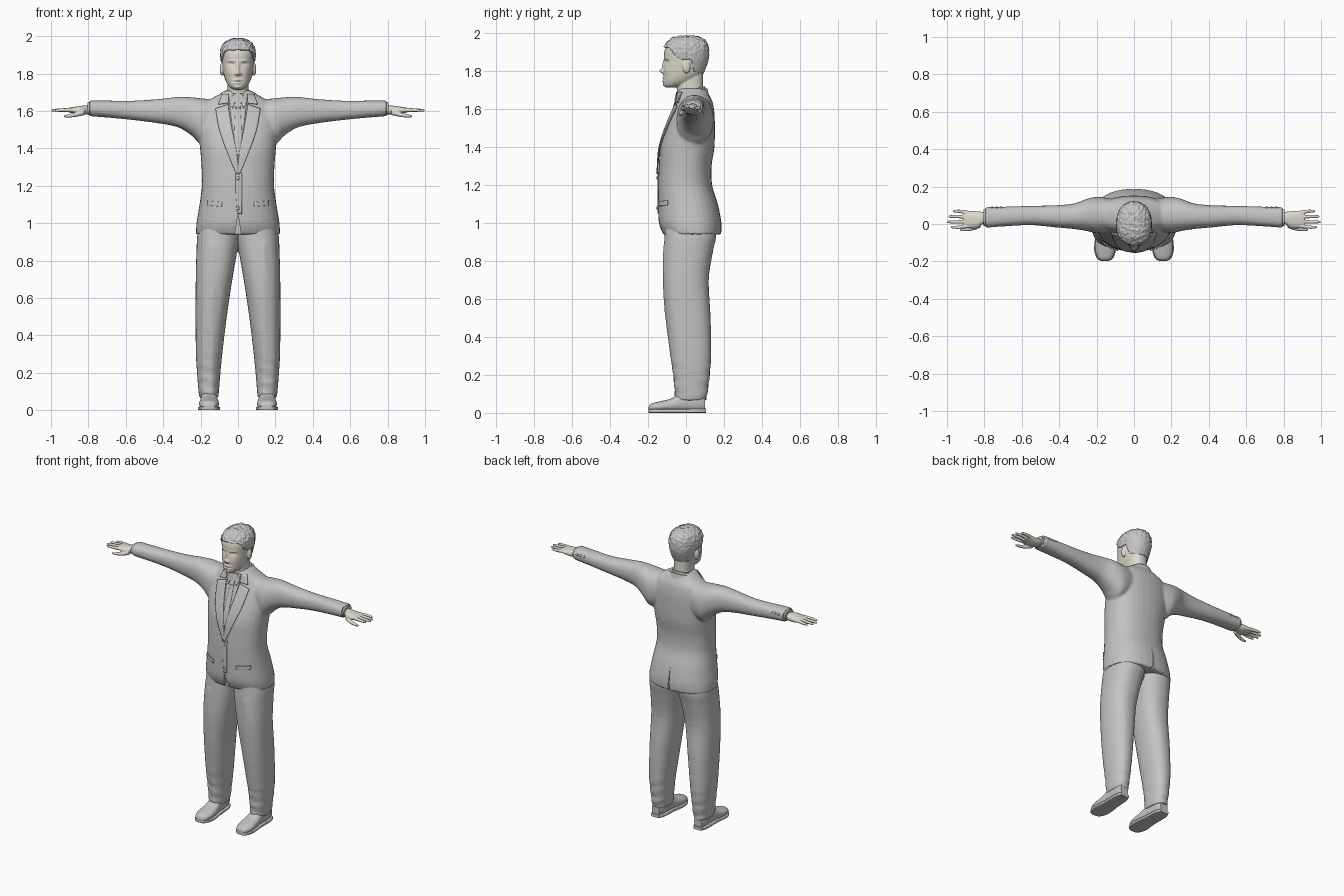
import bpy, bmesh, math
from mathutils import Vector, Matrix, noise
from mathutils.bvhtree import BVHTree

if "Cube" in bpy.data.objects:
    bpy.data.objects.remove(bpy.data.objects["Cube"])


def material(name, color):
    m = bpy.data.materials.new(name)
    m.use_nodes = True
    m.diffuse_color = (*color, 1)
    m.node_tree.nodes["Principled BSDF"].inputs["Base Color"].default_value = (*color, 1)
    return m


GREY = material("cloth grey", (0.55, 0.55, 0.55))
SKIN = material("pale skin", (0.72, 0.69, 0.61))


def spline(pts, steps):
    """Smooth rows of numbers with a Catmull-Rom curve."""
    out = []
    for i in range(len(pts) - 1):
        p = [pts[max(0, min(len(pts) - 1, i + k))] for k in (-1, 0, 1, 2)]
        for s in range(steps):
            t = s / steps
            out.append([b + 0.5 * t * (c - a + t * (2 * a - 5 * b + 4 * c - d + t * (3 * (b - c) + d - a)))
                        for a, b, c, d in zip(*p)])
    return out + [list(pts[-1])]


def loft(bm, axis, rings, side=1, power=2.3, sides=32, steps=4):
    """Skin rounded sections (position, a0, a1, b0, b1) along an axis."""
    loops = []
    for t, a0, a1, b0, b1 in spline(rings, steps):
        loop = []
        for k in range(sides):
            c, s = math.cos(math.tau * k / sides), math.sin(math.tau * k / sides)
            a = (a0 + a1 + (a1 - a0) * math.copysign(abs(c) ** (2 / power), c)) / 2
            b = (b0 + b1 + (b1 - b0) * math.copysign(abs(s) ** (2 / power), s)) / 2
            x, y, z = {"x": (t, a, b), "y": (a, t, b), "z": (a, b, t)}[axis]
            loop.append(bm.verts.new((x * side, y, z)))
        loops.append(loop)
    for low, high in zip(loops, loops[1:]):
        for k in range(sides):
            j = (k + 1) % sides
            bm.faces.new((low[k], low[j], high[j], high[k]))
    bm.faces.new(loops[0])
    bm.faces.new(loops[-1])


def ball(bm, centre, size):
    bmesh.ops.create_uvsphere(bm, u_segments=16, v_segments=10, radius=1,
                              matrix=Matrix.Translation(centre) @ Matrix.Diagonal((*size, 1)))


def make(name, bm, mat):
    bmesh.ops.recalc_face_normals(bm, faces=bm.faces)
    me = bpy.data.meshes.new(name)
    bm.to_mesh(me)
    bm.free()
    me.materials.append(mat)
    me.shade_smooth()
    me.set_sharp_from_angle(angle=math.radians(40))
    ob = bpy.data.objects.new(name, me)
    bpy.context.collection.objects.link(ob)
    return ob


def bake(ob, voxel=0, rounds=0, cutter=None):
    """Fuse overlapping volumes, soften them and cut slits."""
    if voxel:
        m = ob.modifiers.new("fuse", "REMESH")
        m.mode, m.voxel_size = "VOXEL", voxel
        m = ob.modifiers.new("soften", "SMOOTH")
        m.iterations = rounds
    if cutter:
        m = ob.modifiers.new("slit", "BOOLEAN")
        m.operation, m.object = "DIFFERENCE", cutter
    me = bpy.data.meshes.new_from_object(ob.evaluated_get(bpy.context.evaluated_depsgraph_get()))
    ob.modifiers.clear()
    ob.data = me
    me.shade_smooth()
    me.set_sharp_from_angle(angle=math.radians(40))


# Jacket: body and both sleeves fused, with front opening and back vent
bm = bmesh.new()
body = [(.94, .225, -.12, .185), (1, .222, -.143, .187), (1.1, .206, -.147, .168), (1.2, .193, -.147, .138),
        (1.3, .195, -.143, .135), (1.4, .203, -.135, .15), (1.5, .212, -.105, .152), (1.58, .205, -.072, .15),
        (1.64, .18, -.047, .14), (1.67, .135, -.042, .125), (1.69, .1, -.045, .115), (1.71, .07, -.04, .105)]
loft(bm, "z", [(z, -w, w, f, b) for z, w, f, b in body])
sleeve = [(.1, -.03, .13, 1.47, 1.66), (.19, -.05, .145, 1.42, 1.667), (.25, -.038, .135, 1.47, 1.673),
          (.32, -.027, .11, 1.512, 1.675), (.42, -.018, .1, 1.533, 1.664), (.55, -.006, .097, 1.55, 1.655),
          (.68, -.012, .093, 1.563, 1.655), (.795, -.02, .09, 1.572, 1.656)]
for s in (1, -1):
    loft(bm, "x", sleeve, s)
jacket = make("jacket", bm, GREY)
bm = bmesh.new()
for y0, y1, half, top in ((-.25, -.115, .022, 1.05), (.155, .25, .007, 1.1)):
    verts = [bm.verts.new(p) for y in (y0, y1) for p in ((-half, y, .9), (half, y, .9), (0, y, top))]
    bmesh.ops.convex_hull(bm, input=verts)
cutter = make("slit_cutter", bm, GREY)
cutter.hide_render = True
bake(jacket, .008, 5)
bake(jacket, cutter=cutter)
bpy.data.objects.remove(cutter)
tree = BVHTree.FromPolygons([v.co for v in jacket.data.vertices], [p.vertices for p in jacket.data.polygons])


def on_front(x, z, lift):
    hit = tree.ray_cast(Vector((x, -1, z)), Vector((0, 1, 0)))[0]
    hit = hit or tree.find_nearest(Vector((x, -.1, z)))[0]
    return Vector((x, hit.y - lift, z))


def strip(name, inner, outer, lift, side=1, cols=8):
    """Cloth panel between two edges, laid on the jacket front."""
    bm = bmesh.new()
    rows = []
    for (xa, za), (xb, zb) in zip(spline(inner, 6), spline(outer, 6)):
        rows.append([bm.verts.new(on_front(side * (xa + (xb - xa) * k / cols), za + (zb - za) * k / cols, lift))
                     for k in range(cols + 1)])
    for r, q in zip(rows, rows[1:]):
        for k in range(cols):
            bm.faces.new((r[k], r[k + 1], q[k + 1], q[k]))
    ob = make(name, bm, GREY)
    m = ob.modifiers.new("thickness", "SOLIDIFY")
    m.thickness, m.offset = .006, 0
    return ob


# Shirt front, tie, lapels, collars, pockets and closing edge
strip("shirt_front", [(-.05, 1.69), (-.035, 1.55), (-.003, 1.37)], [(.05, 1.69), (.035, 1.55), (.003, 1.37)], .001)
strip("tie", [(-.012, 1.62), (-.018, 1.5), (-.02, 1.36)], [(.012, 1.62), (.018, 1.5), (.02, 1.36)], .004)
strip("tie_knot", [(-.018, 1.66), (-.011, 1.615)], [(.018, 1.66), (.011, 1.615)], .009)
strip("front_edge", [(-.012, 1.27), (-.012, 1.16), (-.003, 1.05)], [(.02, 1.27), (.02, 1.16), (.02, 1.05)], .001)
for s, word in ((1, "left"), (-1, "right")):
    strip(word + "_lapel", [(.052, 1.635), (.036, 1.53), (.008, 1.38), (-.004, 1.27)],
          [(.12, 1.612), (.1, 1.5), (.058, 1.38), (.008, 1.26)], .007 + .001 * s, s)
    strip(word + "_collar", [(.05, 1.69), (.052, 1.642)], [(.085, 1.69), (.105, 1.635)], .007, s)
    strip(word + "_shirt_collar", [(.008, 1.675), (.028, 1.615)], [(.05, 1.69), (.048, 1.65)], .008, s)
    strip(word + "_pocket_flap", [(.085, 1.113), (.087, 1.088)], [(.165, 1.12), (.165, 1.095)], .004, s)

bm = bmesh.new()
for z in (1.24, 1.08):
    ball(bm, on_front(0, z, .005), (.009, .005, .009))
for s in (1, -1):
    for x in (.71, .735, .76):
        ball(bm, (s * x, .088, 1.628), (.008, .006, .008))
make("buttons", bm, GREY)

# Neck bands, tilted down at the front
for name, w, front, back, low, high in (("shirt_band", .064, -.052, .1, 1.66, 1.705),
                                        ("jacket_collar", .076, -.035, .112, 1.65, 1.692)):
    bm = bmesh.new()
    loft(bm, "z", [(low, -w - .012, w + .012, front - .01, back + .01), (high, -w, w, front, back)])
    for v in bm.verts:
        v.co.z += .2 * (v.co.y - .02)
    make(name, bm, GREY)

# Trousers: two legs fused at the hips
bm = bmesh.new()
leg = [(.065, .106, .205, -.05, .107), (.1, .102, .211, -.057, .112), (.2, .094, .219, -.065, .125),
       (.3, .084, .225, -.08, .132), (.5, .06, .227, -.105, .13), (.7, .03, .226, -.12, .12),
       (.85, .004, .222, -.118, .142), (.95, -.012, .215, -.112, .16), (1.05, -.012, .18, -.11, .13)]
for s in (1, -1):
    loft(bm, "z", leg, s)
# Sharp pressed creases and soft folds near the hem
for v in bm.verts:
    fold = max(0, 1 - v.co.z / .35)
    v.co.y += .005 * fold * math.sin(v.co.z * 90 + v.co.x * 25)
    crease = math.exp(-((abs(v.co.x) - .14) / .012) ** 2)
    if v.co.y < 0 and v.co.z < .9:
        v.co.y -= .005 * crease
trousers = make("trousers", bm, GREY)
bake(trousers, .007, 4)

# Shoes with soles and heels
upper = [(-.197, .14, .17, .01, .03), (-.185, .118, .192, .006, .048), (-.14, .102, .208, .006, .06),
         (-.08, .104, .204, .006, .075), (-.03, .112, .2, .006, .1), (.06, .118, .2, .006, .105),
         (.1, .132, .188, .01, .09)]
for s, word in ((1, "left"), (-1, "right")):
    bm = bmesh.new()
    loft(bm, "y", upper, s)
    make(word + "_shoe", bm, GREY)
    bm = bmesh.new()
    loft(bm, "y", [(y, a - .005, b + .005, .012 if -.03 < y < .05 else 0, .02) for y, a, b, c, d in upper],
         s, power=6)
    loft(bm, "y", [(.02, .115, .203, 0, .022), (.07, .115, .203, 0, .022), (.105, .13, .19, 0, .022)], s, power=6)
    make(word + "_sole", bm, GREY)

# Hands: palm, four fingers and thumb, with a shirt cuff
for s, word in ((1, "left"), (-1, "right")):
    bm = bmesh.new()
    loft(bm, "x", [(.76, .008, .062, 1.585, 1.632), (.8, .004, .064, 1.583, 1.63),
                   (.84, -.022, .068, 1.578, 1.627), (.885, -.022, .071, 1.588, 1.62),
                   (.91, -.017, .069, 1.594, 1.616)], s)
    for y, tip, end in ((-.011, .98, -.017), (.013, .998, .011), (.037, .992, .04), (.06, .968, .068)):
        loft(bm, "x", [(.885, y - .011, y + .011, 1.594, 1.617), ((.9 + tip) / 2, end - .009, end + .009, 1.595, 1.614),
                       (tip - .008, end - .007, end + .007, 1.596, 1.61), (tip, end - .003, end + .003, 1.6, 1.606)],
             s, power=2, sides=12)
    loft(bm, "x", [(.82, -.02, .01, 1.578, 1.61), (.86, -.034, -.008, 1.569, 1.595),
                   (.9, -.039, -.019, 1.565, 1.584), (.93, -.036, -.026, 1.566, 1.577)], s, power=2, sides=12)
    hand = make(word + "_hand", bm, SKIN)
    bake(hand, .003, 3)
    bm = bmesh.new()
    loft(bm, "x", [(.77, -.012, .08, 1.578, 1.648), (.805, -.01, .078, 1.58, 1.646)], s)
    make(word + "_shirt_cuff", bm, GREY)

# Head, neck and ears, fused and then shaped into a face
bm = bmesh.new()
skull = [(1.715, .025, -.105, -.05), (1.728, .045, -.116, 0), (1.75, .061, -.12, .045), (1.78, .073, -.119, .082),
         (1.82, .081, -.118, .102), (1.86, .086, -.115, .114), (1.9, .088, -.115, .115), (1.935, .082, -.103, .108),
         (1.962, .062, -.078, .09), (1.978, .03, -.04, .055)]
loft(bm, "z", [(z, -w, w, f, b) for z, w, f, b in skull], power=2.2)
loft(bm, "z", [(1.64, -.062, .062, -.04, .095), (1.71, -.057, .057, -.048, .09), (1.8, -.057, .057, -.05, .09)])
for s in (1, -1):
    ball(bm, (s * .086, .003, 1.822), (.012, .02, .034))
head = make("head", bm, SKIN)
bake(head, .0035, 4)
# Face bumps: x, z, height, width, depth of nose, eyes, brows, lips, chin and cheeks
face = [(0, 1.832, .009, .009, .026), (0, 1.802, .02, .011, .012), (.013, 1.797, .008, .008, .008),
        (.035, 1.848, -.011, .018, .011), (.035, 1.845, .006, .012, .006), (.035, 1.868, .004, .024, .006),
        (0, 1.765, .006, .022, .005), (0, 1.749, .006, .018, .006), (0, 1.757, -.005, .026, .003),
        (0, 1.727, .006, .02, .01), (.045, 1.8, .003, .02, .018)]
for v in head.data.vertices:
    if v.co.y < -.03:
        v.co.y -= sum(h * math.exp(-((abs(v.co.x) - x) / w) ** 2 - ((v.co.z - z) / d) ** 2) for x, z, h, w, d in face)

# Hair: scalp lifted above a hairline, with tufted surface
line = [(-.2, 1.93), (-.085, 1.92), (-.05, 1.875), (-.02, 1.862), (.025, 1.862), (.04, 1.8), (.2, 1.76)]


def hairline(y):
    for (ya, za), (yb, zb) in zip(line, line[1:]):
        if ya <= y <= yb:
            return za + (zb - za) * (y - ya) / (yb - ya)
    return line[0][1]


bm = bmesh.new()
bm.from_mesh(head.data)
bmesh.ops.delete(bm, geom=[v for v in bm.verts if v.co.z < hairline(v.co.y)], context="VERTS")
bm.normal_update()
moves = []
for v in bm.verts:
    rise = min(1, max(0, (v.co.z - 1.84) / .1))
    moves.append(v.normal * (.004 + rise * (.005 + .006 * noise.noise(v.co * 75))))
for v, move in zip(bm.verts, moves):
    v.co += move
hair = make("hair", bm, GREY)
m = hair.modifiers.new("thickness", "SOLIDIFY")
m.thickness, m.offset = .008, -1
